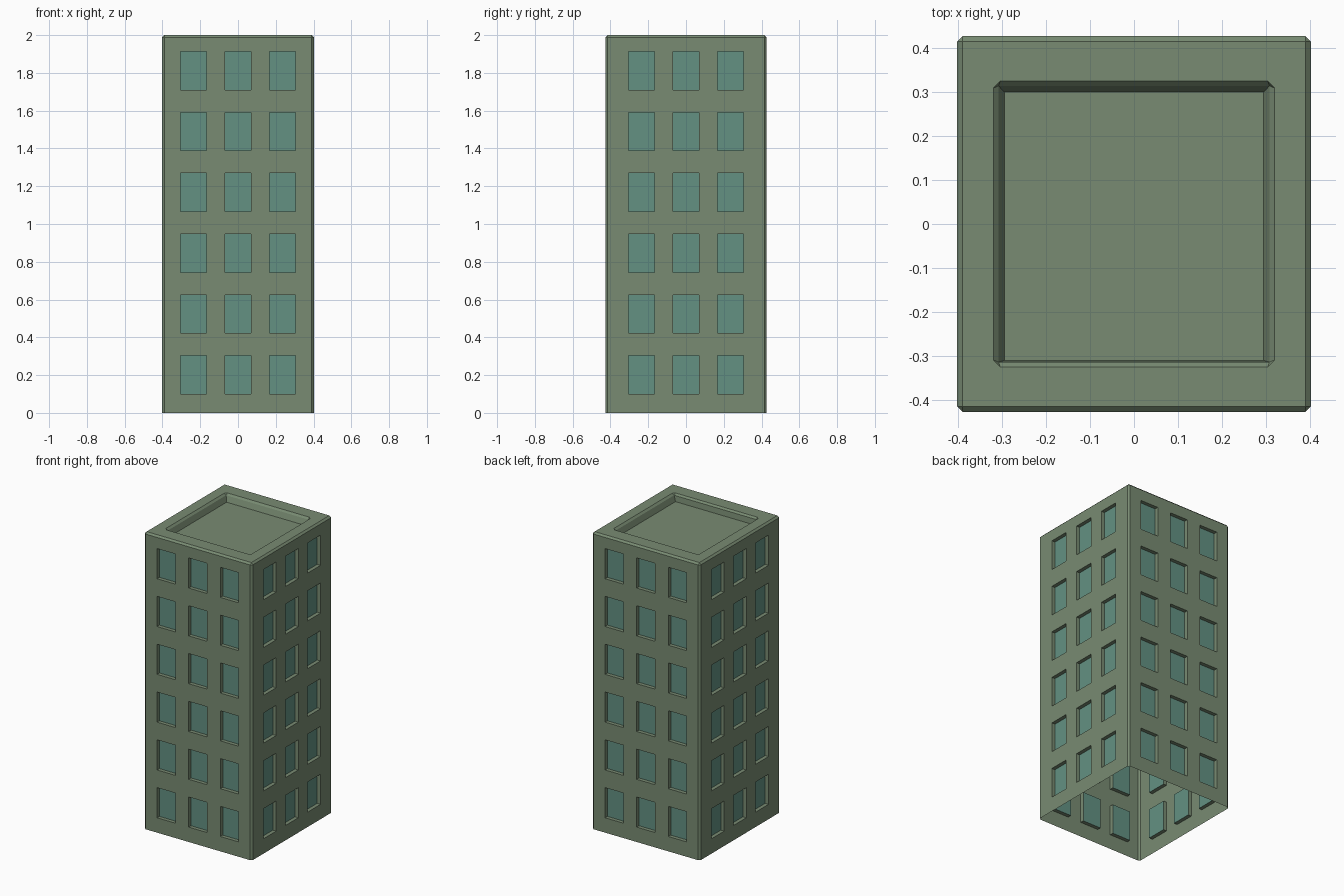
import bpy
import bmesh
from mathutils import Vector

if "Cube" in bpy.data.objects:
    bpy.data.objects.remove(bpy.data.objects["Cube"])

HX, HY, H, C = 0.402, 0.427, 2.0, 0.012    # half sizes, height, edge chamfer
DEPTH = 0.025                              # window recess
UP = Vector((0, 0, 1))


def material(name, color):
    m = bpy.data.materials.new(name)
    m.diffuse_color = (*color, 1)
    m.use_nodes = True
    m.node_tree.nodes["Principled BSDF"].inputs["Base Color"].default_value = m.diffuse_color
    return m


def face(bm, pts):
    bm.faces.new([bm.verts.new(p) for p in pts])


def finish(bm, name, mat):
    bmesh.ops.remove_doubles(bm, verts=bm.verts, dist=1e-5)
    mesh = bpy.data.meshes.new(name)
    bm.to_mesh(mesh)
    bm.free()
    mesh.materials.append(mat)
    bpy.context.collection.objects.link(bpy.data.objects.new(name, mesh))


def ring(hx, hy, c, z):
    # rectangle with cut corners, counter-clockwise from above
    return [Vector((x, y, z)) for x, y in (
        (-hx + c, -hy), (hx - c, -hy), (hx, -hy + c), (hx, hy - c),
        (hx - c, hy), (-hx + c, hy), (-hx, hy - c), (-hx, -hy + c))]


def loft(bm, a, b, sides=range(8)):
    for i in sides:
        j = (i + 1) % 8
        pts = []
        for p in (a[i], a[j], b[j], b[i]):
            if all((p - q).length > 1e-6 for q in pts):
                pts.append(p)
        if len(pts) > 2:
            face(bm, pts)


wall_mat = material("wall_green", (0.19, 0.26, 0.17))
glass_mat = material("window_teal", (0.125, 0.285, 0.225))

# Window edge positions across a wall and up it
cols = [c + s * 0.068 for c in (-0.236, 0, 0.236) for s in (-1, 1)]
rows = [0.1 + 0.322 * i + h for i in range(6) for h in (0, 0.203)]

# Four walls with recessed windows, open underneath
walls, panes = bmesh.new(), bmesh.new()
for n, dist, half in (((0, -1, 0), HY, HX - C), ((1, 0, 0), HX, HY - C),
                      ((0, 1, 0), HY, HX - C), ((-1, 0, 0), HX, HY - C)):
    n = Vector(n)
    u = UP.cross(n)
    us, zs = [-half] + cols + [half], [0] + rows + [H - C]
    for i in range(len(us) - 1):
        for j in range(len(zs) - 1):
            outer = [n * dist + u * us[i + a] + UP * zs[j + b]
                     for a, b in ((0, 0), (1, 0), (1, 1), (0, 1))]
            if i % 2 and j % 2:
                inner = [p - n * DEPTH for p in outer]
                for k in range(4):
                    m = (k + 1) % 4
                    face(walls, (outer[k], outer[m], inner[m], inner[k]))
                face(panes, inner)
            else:
                face(walls, outer)

# Chamfered vertical corners
eaves = ring(HX, HY, C, H - C)
loft(walls, ring(HX, HY, C, 0), eaves, (1, 3, 5, 7))
finish(walls, "walls", wall_mat)
finish(panes, "window_panes", glass_mat)

# Roof: chamfered edge, flat rim, sunken deck
roof = bmesh.new()
deck = ring(0.295, 0.305, 0, H - 0.05)
for p in deck:
    p.y -= 0.005
rings = [eaves, ring(HX - C, HY - C, 0, H), ring(0.32, 0.325, 0.016, H),
         ring(0.308, 0.314, 0, H - C), deck]
for a, b in zip(rings, rings[1:]):
    loft(roof, a, b)
face(roof, [deck[i] for i in (0, 2, 4, 6)])
finish(roof, "roof", wall_mat)
